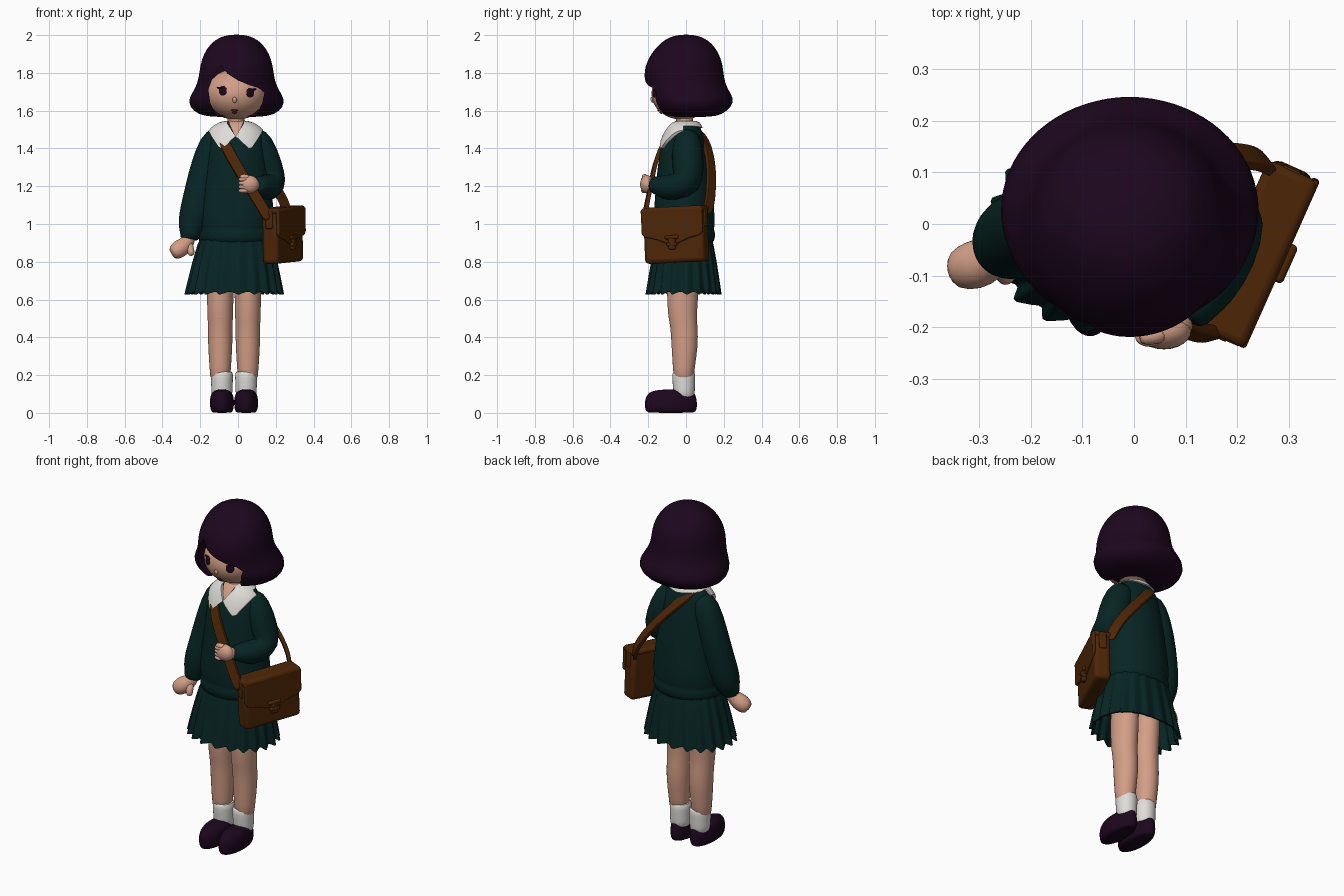
import bpy, bmesh, math
from mathutils import Vector, Matrix, Quaternion

cube = bpy.data.objects.get("Cube")
if cube:
    bpy.data.objects.remove(cube, do_unlink=True)


def material(name, *rgb):
    m = bpy.data.materials.new(name)
    m.use_nodes = True
    m.diffuse_color = (*rgb, 1)
    m.node_tree.nodes["Principled BSDF"].inputs["Base Color"].default_value = (*rgb, 1)
    return m


PURPLE = material("dark purple", .012, .002, .013)
GREEN = material("dark green", .002, .018, .017)
SKIN = material("skin", .65, .345, .24)
WHITE = material("off white", .74, .72, .69)
BROWN = material("leather brown", .075, .019, .002)
LIPS = material("dark red", .07, .01, .01)


def make(name, bm, mat, subdiv=0):
    bmesh.ops.recalc_face_normals(bm, faces=bm.faces)
    mesh = bpy.data.meshes.new(name)
    bm.to_mesh(mesh)
    bm.free()
    obj = bpy.data.objects.new(name, mesh)
    bpy.context.collection.objects.link(obj)
    mesh.materials.append(mat)
    if subdiv:
        obj.modifiers.new("Smooth", 'SUBSURF').levels = subdiv
    return finish(obj)


def finish(obj, angle=50):
    # apply modifiers, then smooth while keeping real edges sharp
    graph = bpy.context.evaluated_depsgraph_get()
    mesh = bpy.data.meshes.new_from_object(obj.evaluated_get(graph))
    obj.modifiers.clear()
    obj.data = mesh
    bpy.ops.object.select_all(action='DESELECT')
    obj.select_set(True)
    bpy.context.view_layer.objects.active = obj
    bpy.ops.object.shade_smooth_by_angle(angle=math.radians(angle))
    return obj


def skin_rings(rings, caps=True):
    bm = bmesh.new()
    rows = [[bm.verts.new(p) for p in ring] for ring in rings]
    n = len(rows[0])
    for a, b in zip(rows, rows[1:]):
        for i in range(n):
            bm.faces.new((a[i], a[(i + 1) % n], b[(i + 1) % n], b[i]))
    if caps:
        bm.faces.new(rows[0])
        bm.faces.new(rows[-1])
    return bm


def loft(name, rings, mat, n=28, grow=0, cx=0):
    # horizontal ellipses: height, centre y, half width, half depth
    turn = [math.tau * i / n for i in range(n)]
    return make(name, skin_rings([[(cx + (rx + grow) * math.cos(a), cy + (ry + grow) * math.sin(a), z)
                for a in turn] for z, cy, rx, ry in rings]), mat, 1)


def tube(name, path, mat, n=16):
    # round limb through points given as x, y, z, radius
    pts = [Vector(p[:3]) for p in path]
    rings, prev, rot = [], Vector((0, 0, 1)), Quaternion()
    for i, p in enumerate(path):
        t = (pts[min(i + 1, len(pts) - 1)] - pts[max(i - 1, 0)]).normalized()
        rot = prev.rotation_difference(t) @ rot
        prev = t
        rings.append([pts[i] + rot @ Vector((math.cos(a), math.sin(a), 0)) * p[3]
                      for a in (math.tau * k / n for k in range(n))])
    return make(name, skin_rings(rings), mat, 1)


def ball(name, loc, size, mat, rot=Quaternion()):
    bm = bmesh.new()
    bmesh.ops.create_uvsphere(bm, u_segments=24, v_segments=16, radius=1)
    bm.transform(Matrix.LocRotScale(Vector(loc), rot, Vector(size)))
    return make(name, bm, mat)


def prism(name, outline, near, far, mat):
    # x-z outline extruded along y
    return make(name, skin_rings([[(x, y, z) for x, z in outline] for y in (near, far)]), mat)


def boolean(obj, cutter, operation):
    m = obj.modifiers.new("Cut", 'BOOLEAN')
    m.object, m.operation, m.solver = cutter, operation, 'EXACT'
    finish(obj)
    bpy.data.objects.remove(cutter, do_unlink=True)
    return obj


# Hair: bell-shaped bob with the face opening cut out
hair = loft("hair", [(2.003, 0, .03, .03), (1.99, 0, .09, .09), (1.955, 0, .138, .14),
                     (1.9, -.005, .175, .182), (1.84, -.01, .193, .206), (1.78, -.012, .199, .212),
                     (1.72, .004, .216, .212), (1.665, .025, .256, .232), (1.62, .03, .249, .211),
                     (1.58, .024, .207, .17), (1.565, .012, .13, .12)], PURPLE, 36, cx=-.008)
opening = [(-.09, 1.84), (-.055, 1.795), (0, 1.76), (.06, 1.735), (.11, 1.72), (.14, 1.695), (.128, 1.64),
           (.1, 1.58), (.08, 1.5), (-.1, 1.5), (-.115, 1.58), (-.147, 1.64), (-.157, 1.71), (-.135, 1.775)]
boolean(hair, prism("face_cutter", opening, -.5, -.07, PURPLE), 'DIFFERENCE')

# Head and facial features lying on it
HEAD, HSIZE = Vector((-.01, -.02, 1.69)), Vector((.165, .163, .138))
ball("head", HEAD, HSIZE, SKIN)


def on_face(name, x, z, w, h, mat, depth=.005, tilt=0):
    u, v = (x - HEAD.x) / HSIZE.x, (z - HEAD.z) / HSIZE.z
    d = Vector((u, -math.sqrt(1 - u * u - v * v), v))
    normal = Vector([d[i] / HSIZE[i] for i in range(3)]).normalized()
    rot = Vector((0, -1, 0)).rotation_difference(normal) @ Quaternion((0, 1, 0), tilt)
    ball(name, HEAD + Vector([d[i] * HSIZE[i] for i in range(3)]) + normal * .001, (w, depth, h), mat, rot)


for side, x, z in (("right", -.08, 1.705), ("left", .064, 1.695)):
    s = 1 if side == "left" else -1
    on_face(side + "_eye", x, z, .023, .026, PURPLE)
    on_face(side + "_lash", x + s * .012, z + .014, .025, .006, PURPLE, .007, -s * .25)
on_face("nose", -.018, 1.657, .012, .016, SKIN, .008)
on_face("upper_lip", -.018, 1.602, .019, .006, LIPS)
on_face("lower_lip", -.018, 1.591, .014, .009, LIPS)
tube("neck", [(-.01, 0, 1.46, .055), (-.01, -.01, 1.54, .046), (-.01, -.01, 1.62, .046)], SKIN)

# Sweater body with a ribbed waist
TORSO = [(.89, -.01, .17, .135), (.905, -.01, .2, .162), (.955, -.01, .206, .168), (.972, -.01, .192, .155),
         (.995, -.01, .206, .167), (1.1, -.01, .199, .158), (1.25, -.012, .177, .145), (1.37, -.015, .162, .127),
         (1.44, -.012, .154, .112), (1.495, -.006, .137, .09), (1.525, -.003, .1, .073), (1.55, 0, .056, .056)]
loft("sweater", TORSO, GREEN, cx=-.01)


def conform(name, outline, near, far, grow, mat):
    # layer hugging the upper body inside an outline
    layer = loft(name, TORSO[5:], mat, grow=grow, cx=-.01)
    return boolean(layer, prism(name + "_cutter", outline, near, far, mat), 'INTERSECT')


conform("neckline", [(-.075, 1.6), (.055, 1.6), (-.01, 1.455)], -.4, 0, .006, SKIN)
flap = [(.05, 1.6), (.042, 1.53), (.0, 1.465), (.07, 1.4), (.088, 1.405), (.125, 1.46), (.155, 1.515), (.155, 1.6)]
for side, s in (("left", 1), ("right", -1)):
    conform(side + "_collar", [(s * x - .013, z) for x, z in flap], -.4, -.012, .016, WHITE)
conform("back_collar", [(-.2, 1.53), (0, 1.508), (.2, 1.53), (.2, 1.6), (-.2, 1.6)], -.02, .4, .012, WHITE)

# Sleeves
tube("right_sleeve", [(-.09, .008, 1.49, .05), (-.13, .005, 1.435, .079), (-.178, .002, 1.28, .083),
                      (-.212, -.012, 1.13, .083), (-.236, -.03, 1.03, .082), (-.25, -.042, .97, .067),
                      (-.253, -.05, .945, .052), (-.255, -.054, .91, .052)], GREEN)
tube("left_sleeve", [(.07, .008, 1.49, .05), (.11, .005, 1.435, .08), (.15, .012, 1.3, .09),
                     (.174, .01, 1.215, .085), (.165, -.06, 1.19, .076), (.135, -.125, 1.197, .063),
                     (.115, -.155, 1.205, .048), (.095, -.185, 1.21, .044)], GREEN)

# Hands with thumbs; the left one grips the strap
tube("right_hand", [(-.25, -.045, .94, .032), (-.265, -.06, .905, .036), (-.295, -.075, .878, .05),
                    (-.327, -.085, .855, .046), (-.353, -.09, .84, .032)], SKIN)
tube("right_thumb", [(-.26, -.07, .9, .022), (-.25, -.1, .86, .02), (-.245, -.105, .83, .016)], SKIN)
tube("left_wrist", [(.11, -.17, 1.205, .032), (.06, -.205, 1.21, .04)], SKIN)
ball("left_hand", (.058, -.207, 1.21), (.053, .036, .048), SKIN)
for i in range(4):
    ball("left_finger_%d" % i, (.03, -.218, 1.176 + .02 * i), (.028, .02, .013), SKIN)
tube("left_thumb", [(.065, -.21, 1.24, .018), (.03, -.22, 1.252, .016), (.01, -.22, 1.245, .013)], SKIN)

# Pleated skirt, slightly boxy in plan
N, PLEATS = 160, 20
rows = []
for k in range(7):
    t = k / 6
    row = []
    for i in range(N):
        a = math.tau * i / N
        wave = math.sin(PLEATS * a) + .25 * math.sin(2 * PLEATS * a)
        r = 1 + .045 * (.3 + .7 * t) * wave
        c, s = (math.copysign(abs(v) ** .88, v) for v in (math.cos(a), math.sin(a)))
        row.append((-.013 - .007 * t + (.178 + .075 * t ** .75) * r * c,
                    -.01 - .003 * t + (.14 + .053 * t ** .75) * r * s,
                    .94 - .305 * t - .007 * t * wave))
    rows.append(row)
skirt = make("skirt", skin_rings(rows, False), GREEN)
skirt.modifiers.new("Thickness", 'SOLIDIFY').thickness = .01
finish(skirt)

# Legs, socks and shoes
for side, s in (("left", 1), ("right", -1)):
    cx = -.021 + s * .073
    loft(side + "_leg", [(.15, -.012, .053, .053), (.24, -.012, .057, .058), (.36, -.006, .066, .072),
                         (.45, -.01, .065, .072), (.52, -.02, .069, .077), (.62, -.018, .071, .084),
                         (.9, -.01, .072, .095)], SKIN, 20, cx=cx)
    ball(side + "_knee", (cx, -.045, .51), (.05, .047, .045), SKIN)
    sx = cx - s * .009
    loft(side + "_sock", [(.06, -.01, .053, .054), (.12, -.01, .057, .058), (.16, -.012, .058, .06),
                          (.215, -.012, .06, .063), (.222, -.012, .05, .05)], WHITE, 20, cx=sx)
    loft(side + "_shoe", [(0, -.08, .045, .115), (.005, -.08, .056, .132), (.03, -.08, .064, .14),
                          (.07, -.08, .065, .139), (.1, -.078, .058, .128), (.118, -.07, .043, .108),
                          (.124, -.06, .02, .06)], PURPLE, 24, cx=sx)

# Shoulder strap: flat band over the right shoulder to both bag ends
path = [(.265, .108, 1.05), (.245, .128, 1.12), (.19, .134, 1.21), (.11, .134, 1.31), (.02, .115, 1.41),
        (-.05, .086, 1.485), (-.085, .01, 1.537), (-.09, -.07, 1.495), (-.07, -.125, 1.42), (-.02, -.163, 1.33),
        (.04, -.182, 1.23), (.095, -.2, 1.14), (.14, -.215, 1.07), (.165, -.215, 1.02)]
pts = [Vector(p) for p in path]
rings = []
for i, p in enumerate(pts):
    t = (pts[min(i + 1, len(pts) - 1)] - pts[max(i - 1, 0)]).normalized()
    w = t.cross(p - Vector((-.01, -.01, 1.25))).normalized()
    u = w.cross(t)
    rings.append([p + w * a * .028 + u * b * .011 for a, b in
                  ((1, 1), (.9, 1), (-.9, 1), (-1, 1), (-1, -1), (-.9, -1), (.9, -1), (1, -1))])
make("bag_strap", skin_rings(rings), BROWN, 2)

# Satchel, built facing +x and then turned at the hip
PLACE = (Matrix.Translation((.237, -.052, .942)) @ Matrix.Rotation(math.radians(-24), 4, 'Z')
         @ Matrix.Rotation(math.radians(2.5), 4, 'X'))


def bevelled(obj, width):
    obj.matrix_world = PLACE
    m = obj.modifiers.new("Bevel", 'BEVEL')
    m.width, m.segments = width, 3
    finish(obj)


def bag_box(name, loc, size, width):
    bm = bmesh.new()
    bmesh.ops.create_cube(bm, size=1, matrix=Matrix.LocRotScale(Vector(loc), None, Vector(size)))
    bevelled(make(name, bm, BROWN), width)


bag_box("bag_body", (0, 0, -.005), (.092, .346, .283), .022)
bag_box("bag_flap_top", (.003, 0, .133), (.108, .355, .034), .016)
shape = [(-.177, .14), (.177, .14), (.176, .01), (.16, -.005), (.09, -.022), (.03, -.045),
         (-.03, -.045), (-.09, -.022), (-.16, -.005), (-.176, .01)]
bevelled(make("bag_flap", skin_rings([[(x, y, z) for y, z in shape] for x in (.04, .058)]), BROWN), .007)
bag_box("bag_clasp_tab", (.058, 0, -.04), (.024, .04, .075), .01)
for i, z in enumerate((-.012, -.05)):
    bag_box("bag_clasp_bar_%d" % i, (.061, 0, z), (.022, .08 - .02 * i, .02), .009)
for name, y in (("front", -.172), ("back", .172)):
    bag_box("bag_%s_loop" % name, (0, y, .09), (.04, .016, .1), .006)
